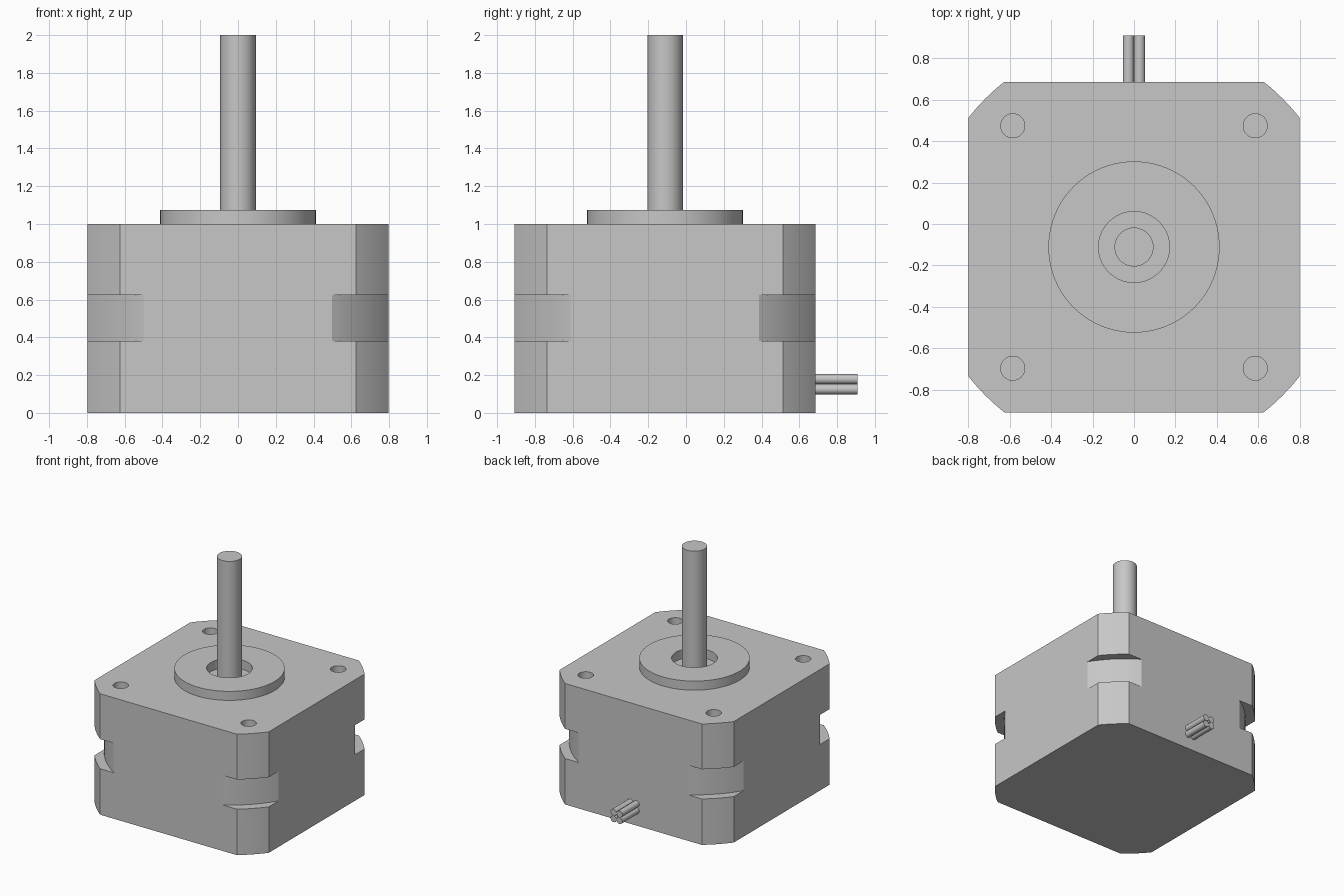
import bpy, bmesh, math

if "Cube" in bpy.data.objects:
    bpy.data.objects.remove(bpy.data.objects["Cube"], do_unlink=True)

CY = -0.111          # motor axis position in y
HALF = 0.797         # half width of the square body
CORNER_R = 1.013     # turning radius of the body corners
NOTCH_R = 0.94       # turning radius inside the corner notches

steel = bpy.data.materials.new("satin grey")
steel.use_nodes = True
grey = (0.57, 0.57, 0.57, 1)
steel.diffuse_color = grey
steel.node_tree.nodes["Principled BSDF"].inputs["Base Color"].default_value = grey


def make_object(name, bm):
    bmesh.ops.recalc_face_normals(bm, faces=bm.faces)
    mesh = bpy.data.meshes.new(name)
    bm.to_mesh(mesh)
    bm.free()
    mesh.materials.append(steel)
    obj = bpy.data.objects.new(name, mesh)
    bpy.context.collection.objects.link(obj)
    return obj


def smooth(obj):
    bpy.ops.object.select_all(action="DESELECT")
    obj.select_set(True)
    bpy.context.view_layer.objects.active = obj
    bpy.ops.object.shade_smooth_by_angle(angle=math.radians(30))


def prism(name, outline, z0, z1):
    bm = bmesh.new()
    base = bm.faces.new([bm.verts.new((x, y, z0)) for x, y in outline])
    top = bmesh.ops.extrude_face_region(bm, geom=[base], use_keep_orig=True)
    moved = [v for v in top["geom"] if isinstance(v, bmesh.types.BMVert)]
    bmesh.ops.translate(bm, verts=moved, vec=(0, 0, z1 - z0))
    return make_object(name, bm)


def circle(r, cx, cy, n):
    return [(cx + r * math.cos(math.tau * i / n), cy + r * math.sin(math.tau * i / n))
            for i in range(n)]


def ring(name, r_in, r_out, z0, z1, n=96):
    """Flat-sided ring around the motor axis."""
    bm = bmesh.new()
    section = ((r_in, z0), (r_out, z0), (r_out, z1), (r_in, z1))
    loops = [[bm.verts.new((x, y, z)) for x, y in circle(r, 0, CY, n)] for r, z in section]
    for k in range(4):
        a, b = loops[k], loops[(k + 1) % 4]
        for i in range(n):
            j = (i + 1) % n
            bm.faces.new((a[i], a[j], b[j], b[i]))
    return make_object(name, bm)


def cut(body, cutter):
    cutter.hide_render = True
    mod = body.modifiers.new("cut", "BOOLEAN")
    mod.operation = "DIFFERENCE"
    mod.solver = "EXACT"
    mod.object = cutter
    bpy.context.view_layer.objects.active = body
    bpy.ops.object.modifier_apply(modifier=mod.name)
    bpy.data.objects.remove(cutter, do_unlink=True)


# Square body with turned corners
start = math.acos(HALF / CORNER_R)
sweep = math.pi / 2 - 2 * start
outline = []
for corner in range(4):
    for i in range(9):
        a = corner * math.pi / 2 + start + sweep * i / 8
        outline.append((CORNER_R * math.cos(a), CY + CORNER_R * math.sin(a)))
body = prism("motor_body", outline, 0, 1)

# Corner notches and blind mounting holes
cut(body, ring("notch_cutter", NOTCH_R, 1.3, 0.38, 0.625, 128))
for sx in (-1, 1):
    for sy in (-1, 1):
        hole = circle(0.058, sx * 0.585, CY + sy * 0.585, 32)
        cut(body, prism("hole_cutter", hole, 0.83, 1.1))
smooth(body)

# Pilot boss with its bore, and the output shaft
smooth(ring("pilot_boss", 0.171, 0.413, 0.995, 1.075))
smooth(prism("output_shaft", circle(0.094, 0, CY, 48), 0.98, 2))

# Four lead wires leaving the back
WIRE_R = 0.027
for side, sx in (("right", -1), ("left", 1)):
    for level, sz in (("lower", -1), ("upper", 1)):
        wire = prism(f"lead_wire_{level}_{side}", circle(WIRE_R, 0, 0, 24), 0, 0.237)
        wire.rotation_euler.x = math.pi / 2
        wire.location = (sx * WIRE_R, 0.908, 0.152 + sz * WIRE_R)
        smooth(wire)
